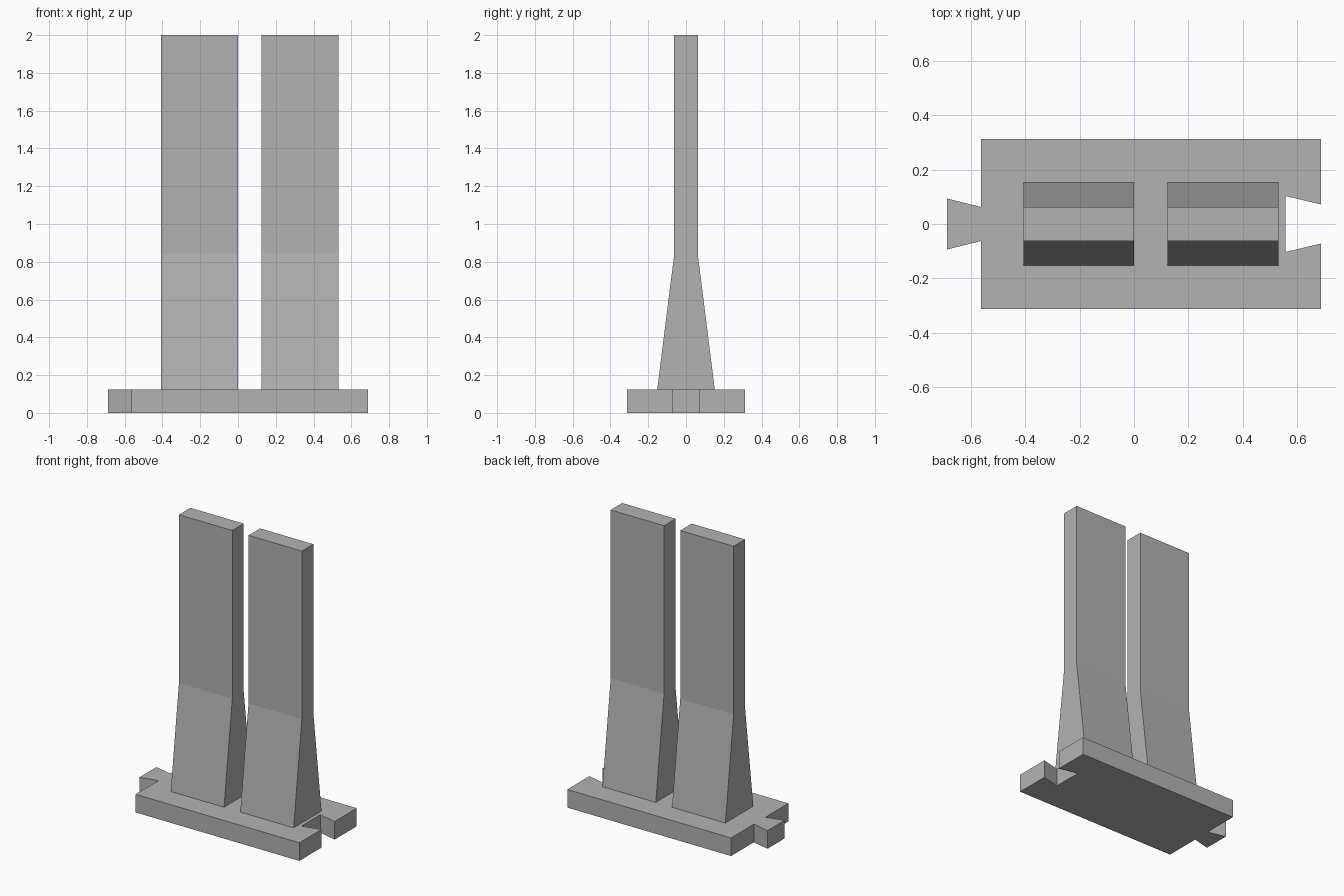
import bpy
import bmesh
from mathutils import Vector

cube = bpy.data.objects.get("Cube")
if cube:
    bpy.data.objects.remove(cube, do_unlink=True)

# One plain grey for everything
grey = bpy.data.materials.new("plain grey")
grey.use_nodes = True
colour = (0.45, 0.45, 0.45, 1)
grey.diffuse_color = colour
grey.node_tree.nodes["Principled BSDF"].inputs["Base Color"].default_value = colour


def prism(name, outline, depth):
    """Extrude a closed outline of 3D points along a depth vector."""
    bm = bmesh.new()
    face = bm.faces.new([bm.verts.new(p) for p in outline])
    out = bmesh.ops.extrude_face_region(bm, geom=[face])
    moved = [v for v in out["geom"] if isinstance(v, bmesh.types.BMVert)]
    bmesh.ops.translate(bm, verts=moved, vec=Vector(depth))
    bmesh.ops.recalc_face_normals(bm, faces=bm.faces[:])
    mesh = bpy.data.meshes.new(name)
    bm.to_mesh(mesh)
    bm.free()
    mesh.materials.append(grey)
    obj = bpy.data.objects.new(name, mesh)
    bpy.context.collection.objects.link(obj)
    return obj


def mirrored(half):
    """Close a half outline by mirroring it across the first axis' pair."""
    return half + [(a, -b) for a, b in reversed(half)]


base_height = 0.125

# Base plate with a dovetail tongue at -x and a matching socket at +x
base_half = [(-0.6875, 0.094), (-0.5625, 0.0625), (-0.5625, 0.3125),
             (0.6875, 0.3125), (0.6875, 0.072), (0.556, 0.103)]
prism("base_plate", [(x, y, 0) for x, y in mirrored(base_half)], (0, 0, base_height))

# Two upright slabs with flared feet
slab_half = [(base_height, 0.152), (0.84, 0.0625), (2, 0.0625)]
for name, x in (("right_slab", -0.407), ("left_slab", 0.124)):
    prism(name, [(x, y, z) for z, y in mirrored(slab_half)], (0.407, 0, 0))
